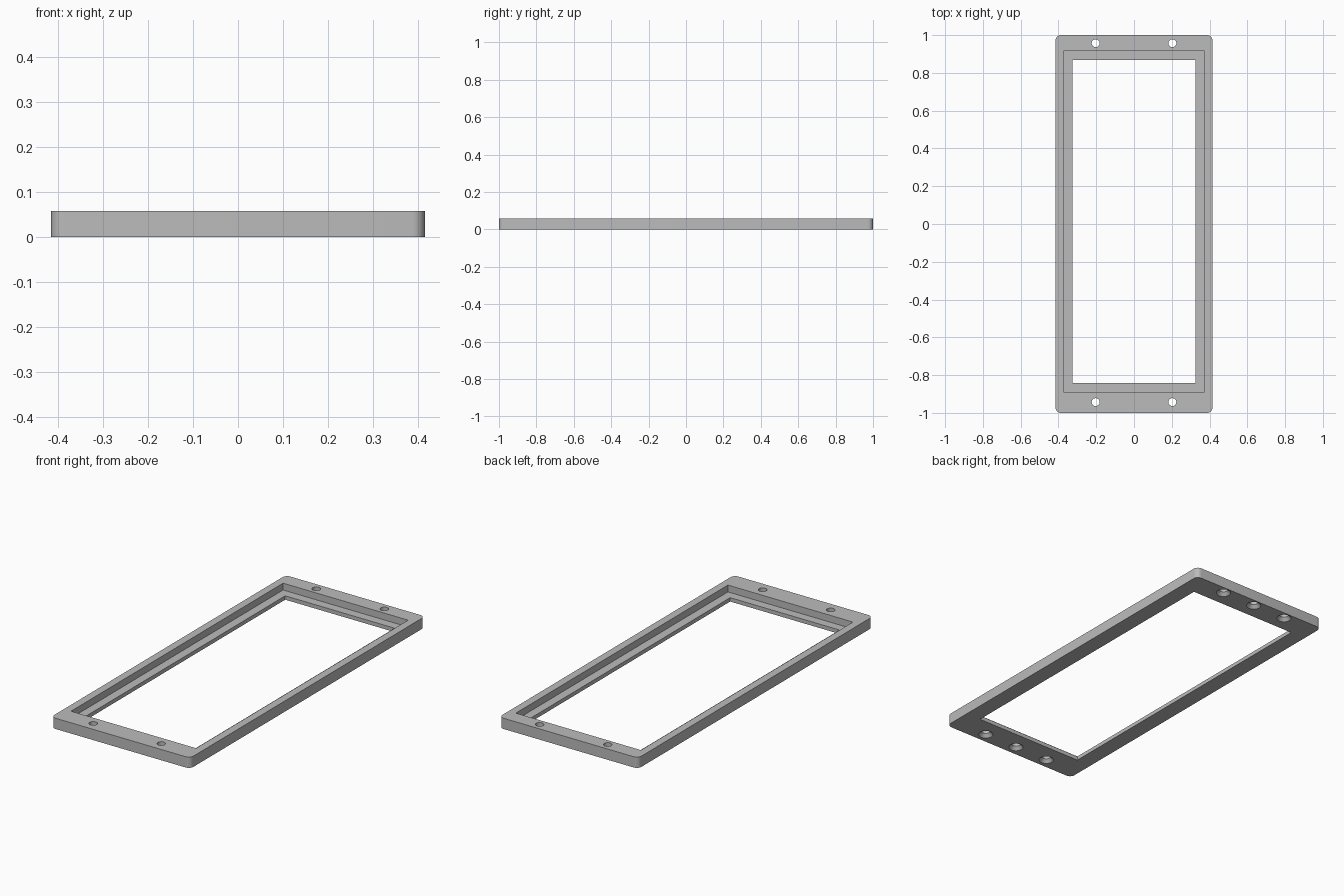
import bpy, bmesh, math

cube = bpy.data.objects.get("Cube")
if cube:
    bpy.data.objects.remove(cube, do_unlink=True)

HEIGHT, LEDGE = 0.058, 0.021
HOLE_R, SINK_R, SINK_DEPTH = 0.021, 0.037, 0.018

grey = bpy.data.materials.new("plain grey")
grey.use_nodes = True
colour = (0.5, 0.5, 0.5, 1)
grey.diffuse_color = colour
grey.node_tree.nodes["Principled BSDF"].inputs["Base Color"].default_value = colour


def make_object(name, bm):
    mesh = bpy.data.meshes.new(name)
    bm.to_mesh(mesh)
    bm.free()
    mesh.materials.append(grey)
    obj = bpy.data.objects.new(name, mesh)
    bpy.context.collection.objects.link(obj)
    return obj


def box(name, x, y0, y1, z0, z1, radius=0):
    bm = bmesh.new()
    bmesh.ops.create_cube(bm, size=1)
    for v in bm.verts:
        v.co.x *= 2 * x
        v.co.y = y1 if v.co.y > 0 else y0
        v.co.z = z1 if v.co.z > 0 else z0
    if radius:
        uprights = [e for e in bm.edges
                    if abs(e.verts[0].co.z - e.verts[1].co.z) > 0.01]
        bmesh.ops.bevel(bm, geom=uprights, offset=radius, segments=8,
                        profile=0.5, affect='EDGES')
    return make_object(name, bm)


def screw_hole(name, x, y, through):
    # Revolved outline: wide mouth below, cone, then straight shaft
    top = HEIGHT + 0.02 if through else 0.035
    outline = [(SINK_R, -0.01), (SINK_R, 0), (HOLE_R, SINK_DEPTH), (HOLE_R, top)]
    bm = bmesh.new()
    n = 32
    rings = [[bm.verts.new((x + r * math.cos(math.tau * i / n),
                            y + r * math.sin(math.tau * i / n), z))
              for i in range(n)] for r, z in outline]
    for low, high in zip(rings, rings[1:]):
        for i in range(n):
            j = (i + 1) % n
            bm.faces.new((low[i], low[j], high[j], high[i]))
    bm.faces.new(rings[0][::-1])
    bm.faces.new(rings[-1])
    return make_object(name, bm)


# Rounded slab, panel recess and window opening
frame = box("frame", 0.415, -1, 1, 0, HEIGHT, 0.028)
cutters = [
    box("recess_cutter", 0.373, -0.89, 0.917, LEDGE, HEIGHT + 0.1),
    box("opening_cutter", 0.326, -0.842, 0.868, -0.1, HEIGHT + 0.2),
]

# Three countersunk holes at each end; the middle one is blind
for y in (-0.943, 0.957):
    for x in (-0.203, 0, 0.203):
        cutters.append(screw_hole("hole_cutter", x, y, x != 0))

bpy.ops.object.select_all(action='DESELECT')
frame.select_set(True)
bpy.context.view_layer.objects.active = frame
for cutter in cutters:
    mod = frame.modifiers.new("cut", 'BOOLEAN')
    mod.operation = 'DIFFERENCE'
    mod.solver = 'EXACT'
    mod.object = cutter
    bpy.ops.object.modifier_apply(modifier=mod.name)
    bpy.data.objects.remove(cutter, do_unlink=True)

bpy.ops.object.shade_smooth_by_angle(angle=math.radians(30))
